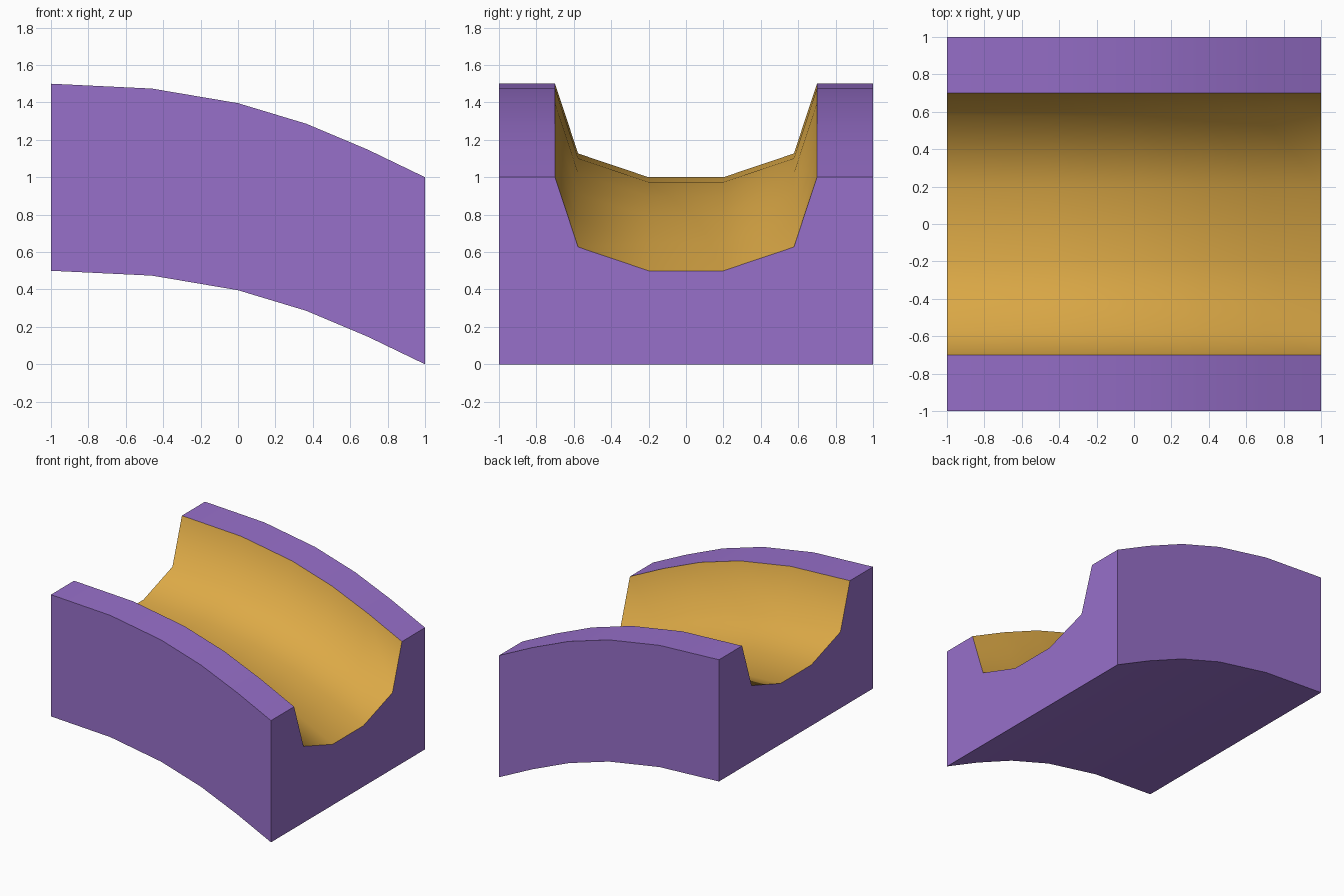
import bpy, bmesh, math

if "Cube" in bpy.data.objects:
    bpy.data.objects.remove(bpy.data.objects["Cube"])


def material(name, rgb):
    m = bpy.data.materials.new(name)
    m.diffuse_color = (*rgb, 1)
    m.use_nodes = True
    m.node_tree.nodes["Principled BSDF"].inputs["Base Color"].default_value = m.diffuse_color
    return m


purple = material("purple", (0.31, 0.16, 0.59))
gold = material("gold", (0.72, 0.40, 0.062))

# Downward-curving path: x position and height of the underside
path = [(-1, 0.5), (-0.46, 0.474), (0, 0.396), (0.365, 0.286), (0.695, 0.147), (1, 0)]

# Channel cross-section (y, z): right half, then mirrored
half = [(1, 0), (1, 1), (0.7, 1), (0.577, 0.627), (0.2, 0.5)]
section = half + [(-y, z) for y, z in reversed(half)]
GROOVE = range(2, 7)  # section edges that form the painted channel

bm = bmesh.new()
rings = [[bm.verts.new((x, y, z + h)) for y, z in section] for x, h in path]
n = len(section)
for a, b in zip(rings, rings[1:]):
    for i in range(n):
        j = (i + 1) % n
        f = bm.faces.new((a[i], a[j], b[j], b[i]))
        f.material_index = 1 if i in GROOVE else 0

# End caps
bm.faces.new(rings[0])
bm.faces.new(rings[-1])
bmesh.ops.recalc_face_normals(bm, faces=bm.faces)

mesh = bpy.data.meshes.new("curved_channel_block")
bm.to_mesh(mesh)
bm.free()
mesh.materials.append(purple)
mesh.materials.append(gold)
block = bpy.data.objects.new("curved_channel_block", mesh)
bpy.context.collection.objects.link(block)

# Smooth channel and curve, crisp rims and ends
bpy.context.view_layer.objects.active = block
block.select_set(True)
bpy.ops.object.shade_smooth_by_angle(angle=math.radians(58))
